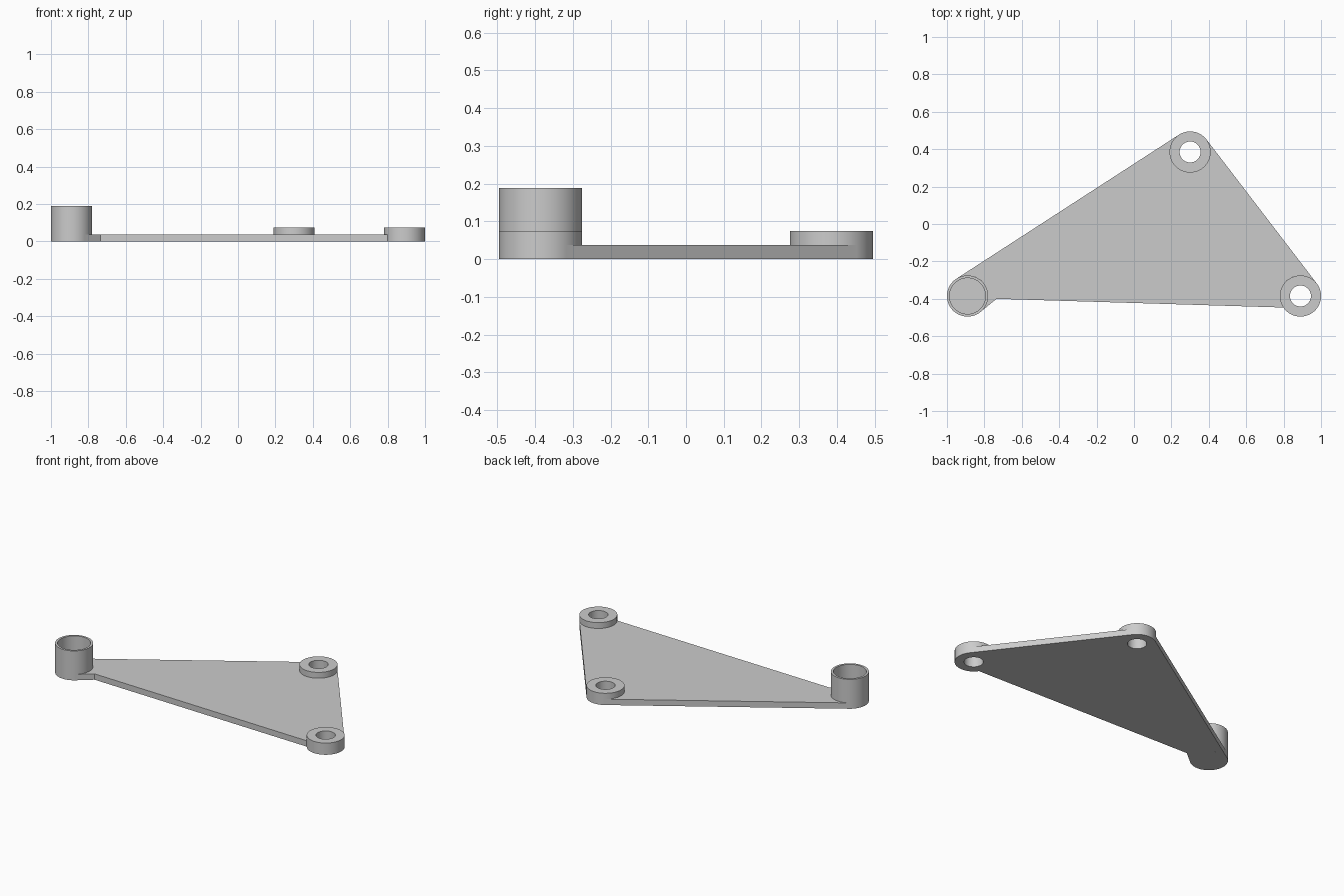
import bpy, bmesh
from math import atan2, acos, cos, sin, pi, radians
from mathutils import Vector

cube = bpy.data.objects.get("Cube")
if cube:
    bpy.data.objects.remove(cube, do_unlink=True)

R, HOLE_R, CUP_R = 0.11, 0.056, 0.096
PLATE_H, BOSS_H, CUP_H = 0.0375, 0.075, 0.188
CUP = Vector((-0.89, -0.385))
BACK = Vector((0.3, 0.385))
LEFT = Vector((0.89, -0.385))
NOTCH = Vector((-0.735, -0.40))

grey = bpy.data.materials.new("light grey")
grey.use_nodes = True
colour = (0.6, 0.6, 0.6, 1)
grey.diffuse_color = colour
grey.node_tree.nodes["Principled BSDF"].inputs["Base Color"].default_value = colour


def finish(name, bm, location=(0, 0, 0)):
    bmesh.ops.remove_doubles(bm, verts=bm.verts, dist=1e-5)
    bmesh.ops.recalc_face_normals(bm, faces=bm.faces)
    mesh = bpy.data.meshes.new(name)
    bm.to_mesh(mesh)
    bm.free()
    mesh.materials.append(grey)
    obj = bpy.data.objects.new(name, mesh)
    obj.location = location
    bpy.context.collection.objects.link(obj)
    bpy.ops.object.select_all(action='DESELECT')
    obj.select_set(True)
    bpy.context.view_layer.objects.active = obj
    bpy.ops.object.shade_smooth_by_angle(angle=radians(30))
    return obj


def lathe(name, profile, centre, steps=96):
    """Spin a radius/height profile around a vertical axis."""
    bm = bmesh.new()
    verts = [bm.verts.new((r, 0, z)) for r, z in profile]
    edges = [bm.edges.new(pair) for pair in zip(verts, verts[1:])]
    bmesh.ops.spin(bm, geom=verts + edges, cent=(0, 0, 0), axis=(0, 0, 1),
                   angle=2 * pi, steps=steps, use_merge=True)
    return finish(name, bm, (centre.x, centre.y, 0))


def arc(centre, start, end, count=48):
    """Counter-clockwise arc that hugs a boss."""
    while end < start:
        end += 2 * pi
    angles = [start + (end - start) * i / count for i in range(count + 1)]
    return [centre + R * Vector((cos(a), sin(a))) for a in angles]


def outer_normal(a, b):
    d = b - a
    return atan2(d.x, -d.y)


# Open cup and two drilled bosses
lathe("corner_cup", [(0, 0), (R, 0), (R, CUP_H), (CUP_R, CUP_H),
                     (CUP_R, PLATE_H), (0, PLATE_H)], CUP)
ring = [(HOLE_R, 0), (R, 0), (R, BOSS_H), (HOLE_R, BOSS_H), (HOLE_R, 0)]
lathe("back_boss", ring, BACK)
lathe("left_boss", ring, LEFT)

# Web plate: tangent edges outside, fitted around the cup and bosses
back_edge = outer_normal(CUP, BACK)
side_edge = outer_normal(BACK, LEFT)
to_notch = NOTCH - CUP
notch_edge = atan2(to_notch.y, to_notch.x) - acos(R / to_notch.length)
outline = (arc(CUP, notch_edge, back_edge)
           + arc(BACK, back_edge, side_edge)
           + arc(LEFT, side_edge, radians(214))
           + [NOTCH])
bm = bmesh.new()
base = bm.faces.new([bm.verts.new((p.x, p.y, 0)) for p in outline])
top = bmesh.ops.extrude_face_region(bm, geom=[base], use_keep_orig=True)
bmesh.ops.translate(bm, vec=(0, 0, PLATE_H),
                    verts=[v for v in top["geom"] if isinstance(v, bmesh.types.BMVert)])
finish("web_plate", bm)
